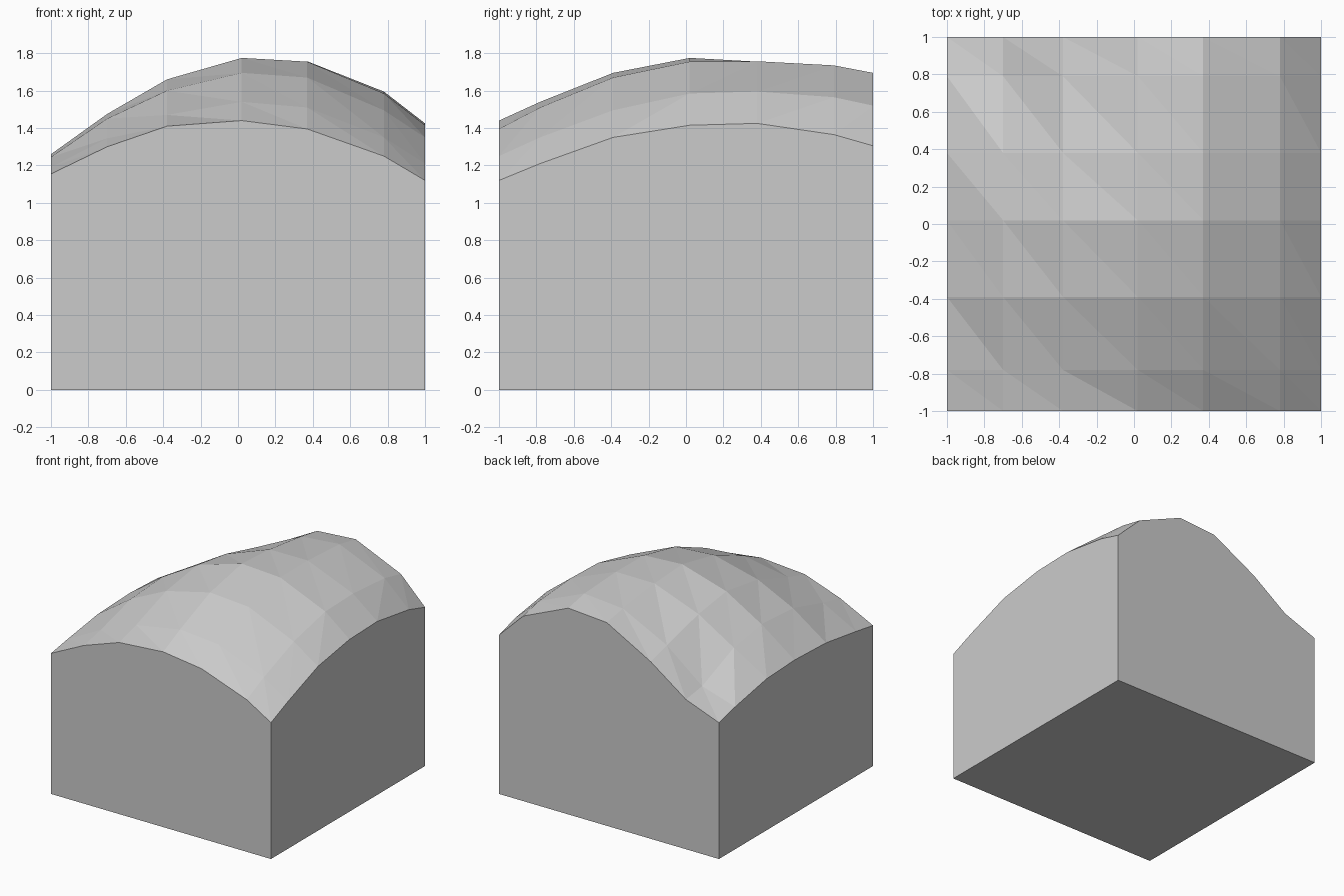
import bpy, bmesh

if "Cube" in bpy.data.objects:
    bpy.data.objects.remove(bpy.data.objects["Cube"])

# Grid lines of the faceted top and the height at each crossing (rows front to back)
XS = [-1, -0.70, -0.38, 0.02, 0.37, 0.78, 1]
YS = [-1, -0.78, -0.39, 0.02, 0.38, 0.79, 1]
HEIGHTS = [
    [1.155, 1.30, 1.41, 1.44, 1.395, 1.25, 1.12],
    [1.19, 1.345, 1.47, 1.54, 1.51, 1.35, 1.21],
    [1.245, 1.45, 1.60, 1.695, 1.67, 1.495, 1.35],
    [1.26, 1.475, 1.66, 1.775, 1.755, 1.585, 1.415],
    [1.245, 1.42, 1.61, 1.755, 1.757, 1.595, 1.425],
    [1.17, 1.26, 1.51, 1.705, 1.735, 1.565, 1.365],
    [1.12, 1.23, 1.455, 1.67, 1.695, 1.52, 1.305],
]

bm = bmesh.new()

# Domed low-poly ground: two triangles per cell, split back-left to front-right
top = [[bm.verts.new((x, y, HEIGHTS[j][i])) for i, x in enumerate(XS)]
       for j, y in enumerate(YS)]
for j in range(len(YS) - 1):
    for i in range(len(XS) - 1):
        a, b = top[j][i], top[j][i + 1]
        c, d = top[j + 1][i + 1], top[j + 1][i]
        bm.faces.new((a, b, d))
        bm.faces.new((b, c, d))

# Flat underside
base = [bm.verts.new((x, y, 0)) for x, y in ((-1, -1), (1, -1), (1, 1), (-1, 1))]
bm.faces.new(base[::-1])

# Four upright cut sides, each one face following the edge of the ground
edges = [
    top[0],
    [row[-1] for row in top],
    top[-1][::-1],
    [row[0] for row in top][::-1],
]
for k, edge in enumerate(edges):
    bm.faces.new([base[k], base[(k + 1) % 4]] + edge[::-1])

bmesh.ops.recalc_face_normals(bm, faces=bm.faces)
mesh = bpy.data.meshes.new("ground_block")
bm.to_mesh(mesh)
bm.free()
bpy.context.collection.objects.link(bpy.data.objects.new("ground_block", mesh))
